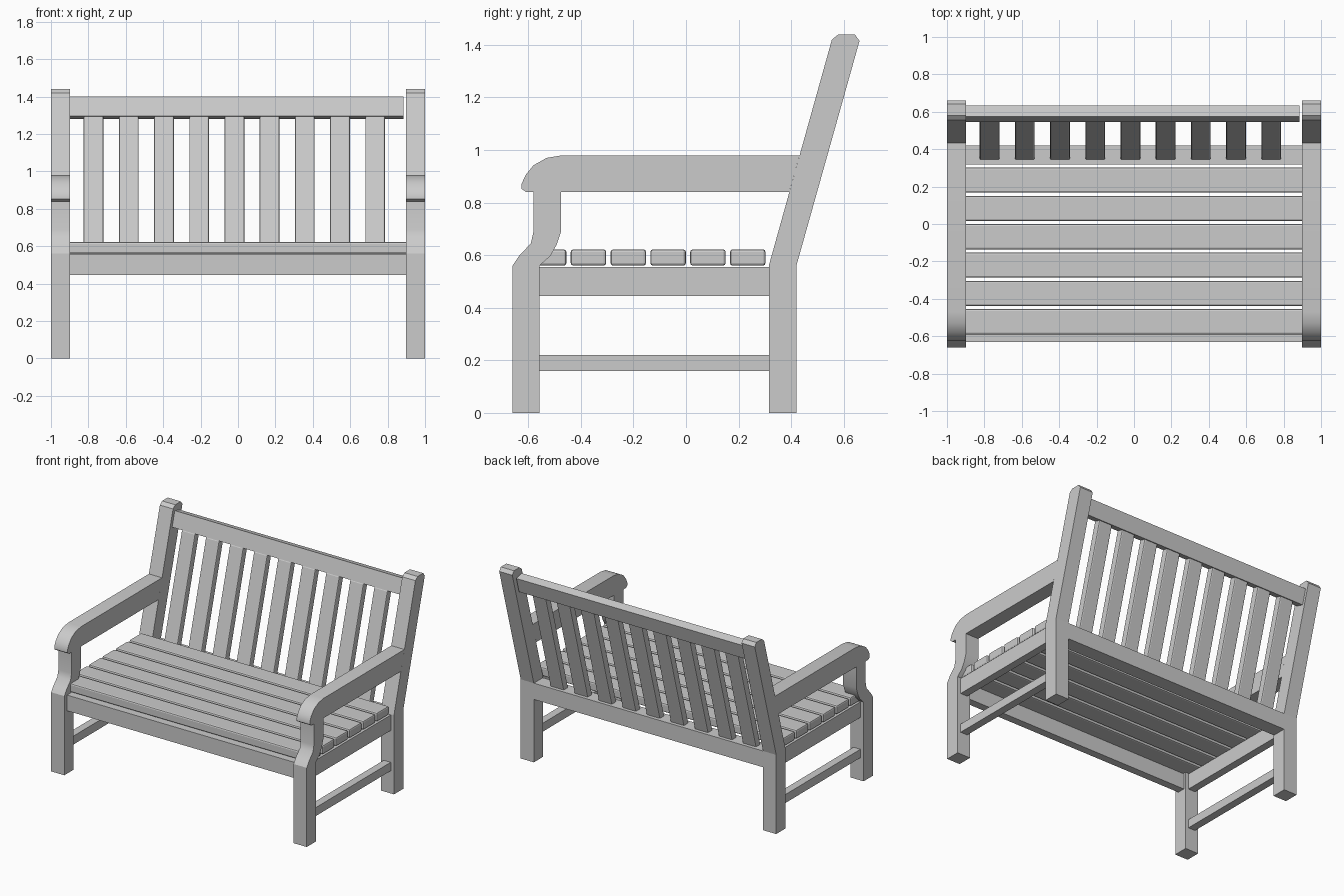
import bpy, bmesh, math
from mathutils import Matrix

if "Cube" in bpy.data.objects:
    bpy.data.objects.remove(bpy.data.objects["Cube"])

TILT = math.atan2(0.24, 0.86)   # lean of the backrest


def finish(bm, name, bevel=0.0):
    bmesh.ops.recalc_face_normals(bm, faces=bm.faces)
    mesh = bpy.data.meshes.new(name)
    bm.to_mesh(mesh)
    bm.free()
    ob = bpy.data.objects.new(name, mesh)
    bpy.context.collection.objects.link(ob)
    if bevel:
        mod = ob.modifiers.new("bevel", 'BEVEL')
        mod.width = bevel
        mod.segments = 2
    return ob


def box(name, x, y, z, bevel=0.0):
    """Box between (min, max) pairs on each axis."""
    bm = bmesh.new()
    bmesh.ops.create_cube(bm, size=1)
    for v in bm.verts:
        v.co = [(a + b) / 2 + c * (b - a) for (a, b), c in zip((x, y, z), v.co)]
    return finish(bm, name, bevel)


def profile(name, pts, x0, x1, smooth=False):
    """Side outline (y, z) extruded along x."""
    bm = bmesh.new()
    face = bm.faces.new([bm.verts.new((x0, y, z)) for y, z in pts])
    ext = bmesh.ops.extrude_face_region(bm, geom=[face])
    for g in ext["geom"]:
        if isinstance(g, bmesh.types.BMVert):
            g.co.x = x1
    ob = finish(bm, name)
    if smooth:
        bpy.ops.object.select_all(action='DESELECT')
        ob.select_set(True)
        bpy.context.view_layer.objects.active = ob
        bpy.ops.object.shade_smooth_by_angle(angle=math.radians(32))
    return ob


def leaning_box(name, x, depth, length, y, z, bevel=0.0):
    """Box whose front bottom edge sits at (y, z), leaning with the backrest."""
    ob = box(name, x, (0, depth), (0, length), bevel)
    ob.data.transform(Matrix.Translation((0, y, z)) @ Matrix.Rotation(-TILT, 4, 'X'))
    return ob


FRONT_LEG = [(-0.66, 0), (-0.557, 0), (-0.557, 0.56), (-0.515, 0.598), (-0.492, 0.64),
             (-0.475, 0.69), (-0.475, 0.845), (-0.58, 0.845), (-0.58, 0.69),
             (-0.59, 0.645), (-0.635, 0.597), (-0.66, 0.56)]
BACK_LEG = [(0.315, 0), (0.42, 0), (0.42, 0.56), (0.66, 1.415), (0.642, 1.44),
            (0.58, 1.44), (0.555, 1.42), (0.315, 0.56)]
ARM = [(-0.608, 0.84), (-0.625, 0.852), (-0.625, 0.872), (-0.61, 0.905), (-0.58, 0.942),
       (-0.53, 0.97), (-0.47, 0.98), (0.432, 0.98), (0.393, 0.84)]

# End frames
for side, s in (("left", -1), ("right", 1)):
    a, b = sorted((s * 0.897, s * 1.0))
    profile(f"{side}_front_leg", FRONT_LEG, a, b, True)
    profile(f"{side}_back_leg", BACK_LEG, a, b)
    profile(f"{side}_armrest", ARM, a, b, True)
    c = tuple(sorted((s * 0.92, s * 0.975)))
    box(f"{side}_seat_rail", c, (-0.557, 0.315), (0.445, 0.555))
    box(f"{side}_stretcher", c, (-0.557, 0.315), (0.16, 0.22))

# Long rails
box("front_apron", (-0.897, 0.897), (-0.63, -0.575), (0.445, 0.556))
box("back_rail", (-0.897, 0.897), (0.318, 0.42), (0.445, 0.56))
leaning_box("top_rail", (-0.9, 0.885), 0.06, 0.11, 0.545, 1.295)

# Seat slats
for i in range(6):
    y = -0.59 + i * 0.1515
    box(f"seat_slat_{i + 1}", (-0.97, 0.97), (y, y + 0.135), (0.56, 0.622), 0.01)

# Back slats
for i in range(9):
    x = -0.772 + i * 0.1882
    leaning_box(f"back_slat_{i + 1}", (x - 0.053, x + 0.053), 0.05, 0.768, 0.342, 0.556, 0.008)
